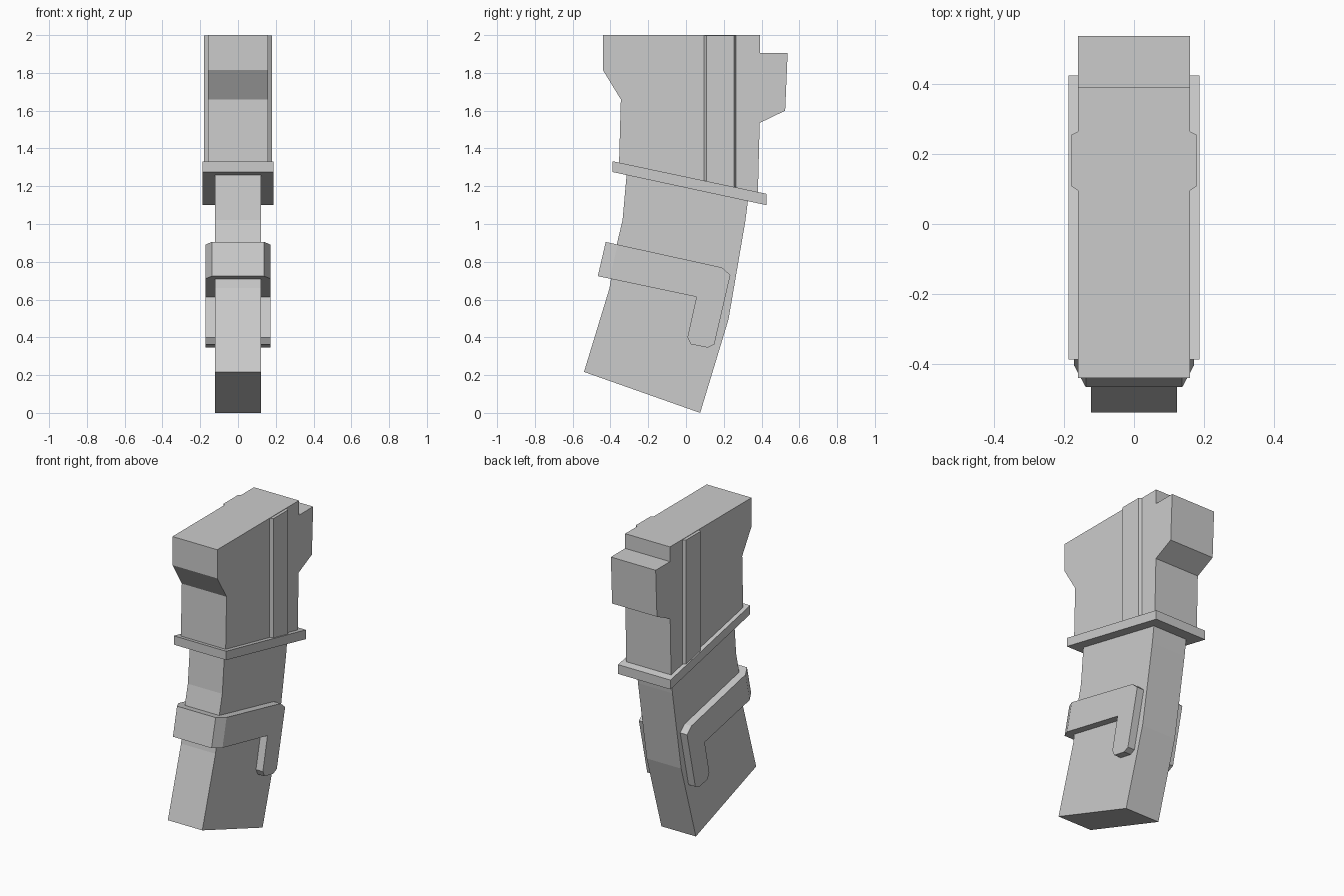
import bpy, bmesh
from mathutils import Vector

if "Cube" in bpy.data.objects:
    bpy.data.objects.remove(bpy.data.objects["Cube"])


def add_object(name, bm):
    bmesh.ops.recalc_face_normals(bm, faces=bm.faces)
    mesh = bpy.data.meshes.new(name)
    bm.to_mesh(mesh)
    bm.free()
    obj = bpy.data.objects.new(name, mesh)
    bpy.context.collection.objects.link(obj)
    return obj


def extrude(points, offset):
    """Closed solid from a planar outline swept along an offset."""
    bm = bmesh.new()
    face = bm.faces.new([bm.verts.new(p) for p in points])
    new = bmesh.ops.extrude_face_region(bm, geom=[face])["geom"]
    verts = [g for g in new if isinstance(g, bmesh.types.BMVert)]
    bmesh.ops.translate(bm, verts=verts, vec=offset)
    # extrusion keeps the starting face as the opposite cap
    return bm


def side_profile(outline, half_width):
    """Side outline (y, z) extruded symmetrically across x."""
    return extrude([(-half_width, y, z) for y, z in outline], (2 * half_width, 0, 0))


# Upper housing with front lip and rear block
add_object("upper_housing", side_profile([
    (-0.44, 2.0), (-0.44, 1.815), (-0.345, 1.66), (-0.355, 1.30),
    (0.38, 1.14), (0.39, 1.535), (0.525, 1.60), (0.538, 1.905),
    (0.392, 1.905), (0.392, 2.0)], 0.16))

# Raised vertical ribs on both sides of the housing
rib = add_object("side_rib", extrude([
    (0.15, 0.095, 1.18), (0.16, 0.095, 1.18), (0.179, 0.108, 1.18),
    (0.179, 0.255, 1.18), (0.16, 0.265, 1.18), (0.15, 0.265, 1.18)], (0, 0, 0.817)))
rib.modifiers.new("Mirror", 'MIRROR')

# Slanted collar
add_object("collar", side_profile([
    (-0.388, 1.332), (0.425, 1.16), (0.425, 1.10), (-0.388, 1.275)], 0.187))

# Curved lower magazine
add_object("lower_magazine", side_profile([
    (-0.312, 1.285), (-0.336, 1.02), (-0.367, 0.89), (-0.405, 0.66), (-0.54, 0.217),
    (0.075, 0.0), (0.225, 0.495), (0.314, 1.015), (0.33, 1.14)], 0.123))

# Wrap-around clip with a hooked leg each side
clip = side_profile([
    (-0.425, 0.905), (0.19, 0.77), (0.235, 0.73), (0.15, 0.363), (0.115, 0.346),
    (0.026, 0.363), (0.008, 0.40), (0.055, 0.614), (-0.467, 0.724)], 0.172)

# Chamfer the clip's two front edges
for side in (-1, 1):
    along = Vector((0, 0.042, 0.181))
    across = Vector((side * 0.034, 0.063, -0.014))
    normal = along.cross(across).normalized()
    if normal.y > 0:
        normal.negate()
    cut = bmesh.ops.bisect_plane(
        clip, geom=clip.verts[:] + clip.edges[:] + clip.faces[:],
        plane_co=(side * 0.138, -0.467, 0.724), plane_no=normal, clear_outer=True)
    edges = [g for g in cut["geom_cut"] if isinstance(g, bmesh.types.BMEdge)]
    bmesh.ops.holes_fill(clip, edges=edges, sides=0)
add_object("hooked_clip", clip)
